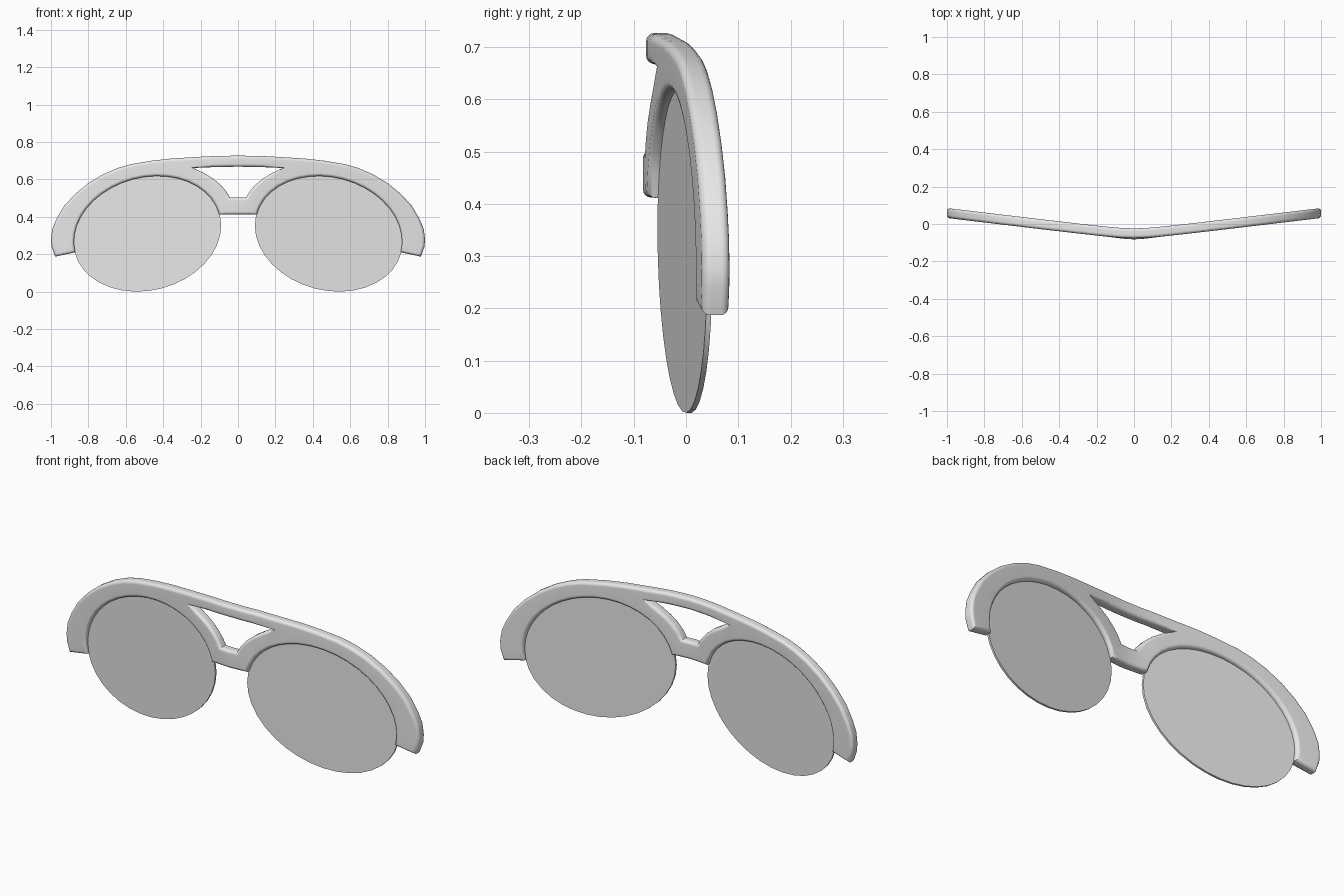
import bpy, bmesh, math
from mathutils import Vector

if "Cube" in bpy.data.objects:
    bpy.data.objects.remove(bpy.data.objects["Cube"])

HALF = 0.0265     # half of the frame thickness
ROUND = 0.016     # edge rounding radius

grey = bpy.data.materials.new("light grey")
grey.diffuse_color = (0.8, 0.8, 0.8, 1)
grey.use_nodes = True
grey.node_tree.nodes["Principled BSDF"].inputs["Base Color"].default_value = grey.diffuse_color


def rim(t, scale=1.0):
    """Point on the slanted oval of the right lens."""
    return Vector((0.485 + 0.395 * scale * math.cos(t),
                   0.31 + 0.31 * scale * math.sin(t - 0.14)))


def bend(x):
    """Depth of the softly rounded V sweep."""
    return 0.12 * math.sqrt(x * x + 0.01) - 0.062


def mirrored(half):
    """Close a half outline that starts and ends near the centre line."""
    pts = [Vector(p) for p in half]
    return pts + [Vector((-p.x, p.y)) for p in reversed(pts) if p.x > 1e-5]


def inset(pts, d):
    """Shift a loop to its right-hand side by d with limited mitres."""
    out = []
    for i, p in enumerate(pts):
        a, b = (p - pts[i - 1]).normalized(), (pts[(i + 1) % len(pts)] - p).normalized()
        na, nb = Vector((a.y, -a.x)), Vector((b.y, -b.x))
        out.append(p + (na + nb) * d / max(0.4, 1 + na.dot(nb)))
    return out


def finish(bm, name):
    bmesh.ops.recalc_face_normals(bm, faces=bm.faces)
    me = bpy.data.meshes.new(name)
    bm.to_mesh(me)
    bm.free()
    me.materials.append(grey)
    ob = bpy.data.objects.new(name, me)
    bpy.context.collection.objects.link(ob)
    bpy.ops.object.select_all(action='DESELECT')
    ob.select_set(True)
    bpy.context.view_layer.objects.active = ob
    bpy.ops.object.shade_smooth_by_angle(angle=math.radians(40))
    return ob


# Frame outline: brow and side arm, then around the lens to the bridge
brow = [(0, .727), (.13, .725), (.25, .718), (.36, .711), (.46, .70), (.57, .682),
        (.64, .662), (.72, .628), (.80, .58), (.87, .523), (.93, .458), (.97, .39),
        (.993, .335), (1.0, .28), (.997, .24), (.978, .187)]
arc = [rim(-0.19 + 3.135 * i / 20, 0.993) for i in range(21)]
outer = mirrored(brow + arc + [(0, .412)])
# Opening between the brow bar and the bridge
opening = mirrored([(0, .503), (.043, .503), (.062, .535), (.09, .568), (.13, .602),
                    (.18, .633), (.24, .661), (.12, .666), (0, .668)])

bm = bmesh.new()
steps = [math.pi / 2 * k / 4 for k in range(5)]
section = [(ROUND * (1 - math.cos(a)), -(HALF - ROUND) - ROUND * math.sin(a)) for a in reversed(steps)]
section += [(d, -y) for d, y in reversed(section)]
caps = [[], []]
for loop in (outer, opening):
    rings = [[bm.verts.new((p.x, y, p.y)) for p in inset(loop, d)] for d, y in section]
    n = len(loop)
    for r, s in zip(rings, rings[1:]):
        for i in range(n):
            bm.faces.new((r[i], r[(i + 1) % n], s[(i + 1) % n], s[i]))
    for cap, ring in zip(caps, (rings[0], rings[-1])):
        cap += [bm.edges.get((ring[i], ring[(i + 1) % n])) for i in range(n)]
for cap in caps:
    bmesh.ops.triangle_fill(bm, edges=cap, use_beauty=True)
# Extra cuts so the sweep follows the curve
for x in (-.3, -.2, -.13, -.07, 0, .07, .13, .2, .3):
    bmesh.ops.bisect_plane(bm, geom=bm.verts[:] + bm.edges[:] + bm.faces[:],
                           plane_co=(x, 0, 0), plane_no=(1, 0, 0), dist=1e-5)
for v in bm.verts:
    v.co.y += bend(v.co.x)
    if v.co.z < 0.6:      # nose bridge stands slightly forward
        v.co.y -= 0.006 * max(0, 1 - abs(v.co.x) / 0.15)
frame = finish(bm, "frame")
frame.modifiers.new("flat_faces", 'WEIGHTED_NORMAL').keep_sharp = True

# Lenses: thin flat ovals following the sweep
for side, name in ((1, "right_lens"), (-1, "left_lens")):
    bm = bmesh.new()
    pts = [rim(math.tau * i / 36) for i in range(36)]
    front, back = ([bm.verts.new((side * p.x, 0.12 * p.x - 0.0605 + o, p.y)) for p in pts]
                   for o in (-0.005, 0.005))
    bm.faces.new(front)
    bm.faces.new(back)
    for i in range(36):
        j = (i + 1) % 36
        bm.faces.new((front[i], front[j], back[j], back[i]))
    finish(bm, name)
